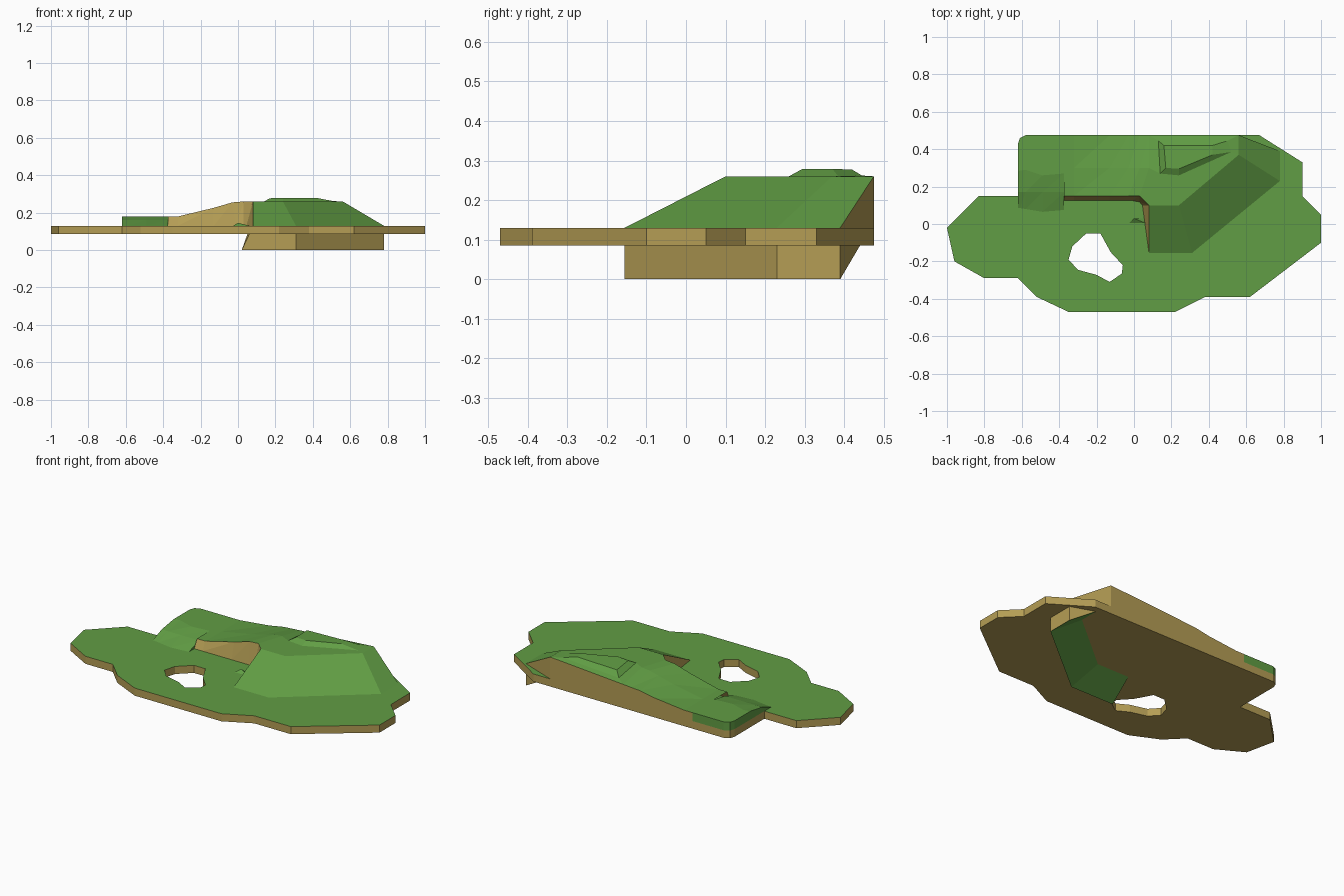
import bpy, bmesh
from mathutils import Vector

if "Cube" in bpy.data.objects:
    bpy.data.objects.remove(bpy.data.objects["Cube"])


def material(name, rgb):
    m = bpy.data.materials.new(name)
    m.diffuse_color = (*rgb, 1)
    m.use_nodes = True
    m.node_tree.nodes["Principled BSDF"].inputs["Base Color"].default_value = m.diffuse_color
    return m


MATS = [material("grass_green", (0.12, 0.34, 0.058)),
        material("earth_tan", (0.46, 0.34, 0.09))]
GRASS, EARTH = 0, 1
UP, DOWN = (0, 0, 1), (0, 0, -1)
FRONT, BACK, LEFT, RIGHT = (0, -1, 0), (0, 1, 0), (-1, 0, 0), (1, 0, 0)
G = 0.13    # ground level
B = 0.085   # underside of the plate


def finish(name, bm):
    me = bpy.data.meshes.new(name)
    bm.to_mesh(me)
    bm.free()
    for m in MATS:
        me.materials.append(m)
    ob = bpy.data.objects.new(name, me)
    bpy.context.collection.objects.link(ob)
    return ob


def face(bm, pts, out, mat):
    """Add a face that looks towards the direction 'out'."""
    f = bm.faces.new([bm.verts.new(p) for p in pts])
    f.normal_update()
    if f.normal.dot(Vector(out)) < 0:
        f.normal_flip()
    f.material_index = mat


def weld(bm):
    bmesh.ops.remove_doubles(bm, verts=bm.verts[:], dist=0.0005)


# ground plate with a pond hole
outline = [(-1, -.02), (-.96, -.2), (-.8, -.29), (-.62, -.29), (-.52, -.39),
           (-.35, -.47), (.22, -.47), (.38, -.39), (.62, -.39), (1, -.1),
           (1, .05), (.9, .15), (.9, .33), (.67, .475), (-.58, .475),
           (-.61, .46), (-.62, .43), (-.62, .15), (-.83, .15)]
hole = [(-.35, -.19), (-.33, -.12), (-.255, -.05), (-.18, -.05), (-.125, -.15),
        (-.06, -.22), (-.065, -.265), (-.13, -.31), (-.2, -.272), (-.3, -.245)]
bm = bmesh.new()
for loop in (outline, hole):
    vs = [bm.verts.new((x, y, B)) for x, y in loop]
    for a, b in zip(vs, vs[1:] + vs[:1]):
        bm.edges.new((a, b))
bmesh.ops.triangle_fill(bm, edges=bm.edges[:], use_beauty=True, normal=UP)
ext = bmesh.ops.extrude_face_region(bm, geom=bm.faces[:], use_keep_orig=True)
bmesh.ops.translate(bm, vec=(0, 0, G - B),
                    verts=[v for v in ext["geom"] if isinstance(v, bmesh.types.BMVert)])
bmesh.ops.recalc_face_normals(bm, faces=bm.faces[:])
for f in bm.faces:
    f.material_index = GRASS if f.normal.z > 0.5 else EARTH
finish("ground_plate", bm)

# west terrace: grassy ramp up to a low shelf with a rounded corner
bm = bmesh.new()
stations = [(-.62, .43), (-.61, .46), (-.58, .475), (-.49, .475), (-.375, .475)]
front = [.085, .085, .08, .065, .075]
crest = [.28, .285, .29, .26, .27]
rows = []
for (x, yb), yf, yc in zip(stations, front, crest):
    rows.append([(x, yf, G), (x, .17, .162), (x, yc, .18), (x, yb, .18), (x, yb, G)])
for r, s in zip(rows, rows[1:]):
    for i in range(3):
        face(bm, [r[i], r[i + 1], s[i + 1]], UP, GRASS)
        face(bm, [r[i], s[i + 1], s[i]], UP, GRASS)
    face(bm, [r[3], s[3], s[4], r[4]], (-.3, 1, 0), GRASS)
face(bm, rows[0], LEFT, GRASS)
face(bm, rows[-1], RIGHT, GRASS)
weld(bm)
finish("west_terrace", bm)

# middle ridge: earth cliff in front, grass on top, earth wall behind
# each station: x of foot, foot y, x of lip, lip y, lip z, middle z, back z
bm = bmesh.new()
ridge = [(-.375, .125, -.375, .15, .18, .18, .18),
         (-.32, .125, -.32, .15, .18, .18, .18),
         (-.13, .125, -.13, .15, .226, .215, .2),
         (-.01, .125, -.03, .15, .255, .24, .218),
         (.03, .118, .03, .15, .26, .255, .222),
         (.045, .10, .08, .10, .26, .26, .226)]
rows = []
for fx, fy, x, y, z, zm, zb in ridge:
    rows.append([(fx, fy, G), (x, y, z), (x, .3, zm), (x, .475, zb), (x, .475, G)])
for r, s in zip(rows, rows[1:]):
    for i, out, mat in ((0, FRONT, EARTH), (1, UP, GRASS), (2, UP, GRASS), (3, BACK, EARTH)):
        face(bm, [r[i], r[i + 1], s[i + 1]], out, mat)
        face(bm, [r[i], s[i + 1], s[i]], out, mat)

# east hill: sloped grass sides below a plateau
top = [(.08, .10, .26), (.24, .10, .26), (.56, .37, .26), (.56, .475, .26)]
foot = [(.08, -.155, G), (.31, -.155, G), (.78, .23, G), (.78, .39, G)]
for i in range(3):
    face(bm, [top[i], top[i + 1], foot[i + 1], foot[i]], UP, GRASS)
mid, rear, rear_foot = rows[-1][2:]
face(bm, [top[3], foot[3], (.56, .475, G)], BACK, EARTH)
face(bm, [top[3], (.56, .475, G), rear_foot, rear], BACK, EARTH)
face(bm, [top[0], foot[0], rows[-1][0]], LEFT, EARTH)

# plateau with a low raised knoll
low = [(.14, .27, .26), (.24, .26, .26), (.52, .385, .26), (.5, .445, .262)]
high = [(.17, .30, .277), (.24, .295, .279), (.42, .37, .279), (.42, .42, .277), (.16, .42, .27)]
low.append((.13, .445, .24))
for p in ([top[0], top[1], low[1], low[0]], [top[1], top[2], low[2], low[1]],
          [top[2], top[3], low[3], low[2]], [top[3], rear, low[4], low[3]],
          [top[0], low[0], mid], [mid, low[0], low[4], rear], high):
    face(bm, p, UP, GRASS)
for i in range(5):
    j = (i + 1) % 5
    face(bm, [low[i], low[j], high[j], high[i]], UP, GRASS)
weld(bm)
finish("hill", bm)

# root of the hill below the plate: earth skirt with a sloped grass underside
bm = bmesh.new()
edge = [(.08, -.155), (.31, -.155), (.78, .23), (.78, .39)]
bottom = [(.02, -.155, 0)] + [(x, y, 0) for x, y in edge[1:]]
upper = [(.06, -.155, B)] + [(x, y, B) for x, y in edge[1:]]
inner = [(.05, .012, B), (.264, .012, B), (.636, .322, B), (.636, .44, B)]
for i, out in enumerate((FRONT, (1, -1, 0), RIGHT)):
    face(bm, [bottom[i], bottom[i + 1], upper[i + 1], upper[i]], out, EARTH)
    face(bm, [bottom[i], bottom[i + 1], inner[i + 1], inner[i]], DOWN, GRASS)
face(bm, [bottom[0], upper[0], inner[0]], LEFT, EARTH)
face(bm, [bottom[3], upper[3], inner[3]], BACK, EARTH)
weld(bm)
finish("hill_root", bm)

# small grass tuft at the cliff foot
bm = bmesh.new()
a, b, c, d = (-.025, .005, G), (.06, .005, G), (.055, .03, G), (0, .03, .146)
for p, out in (([a, b, d], UP), ([b, c, d], UP), ([c, a, d], BACK)):
    face(bm, p, out, GRASS)
weld(bm)
finish("grass_tuft", bm)
